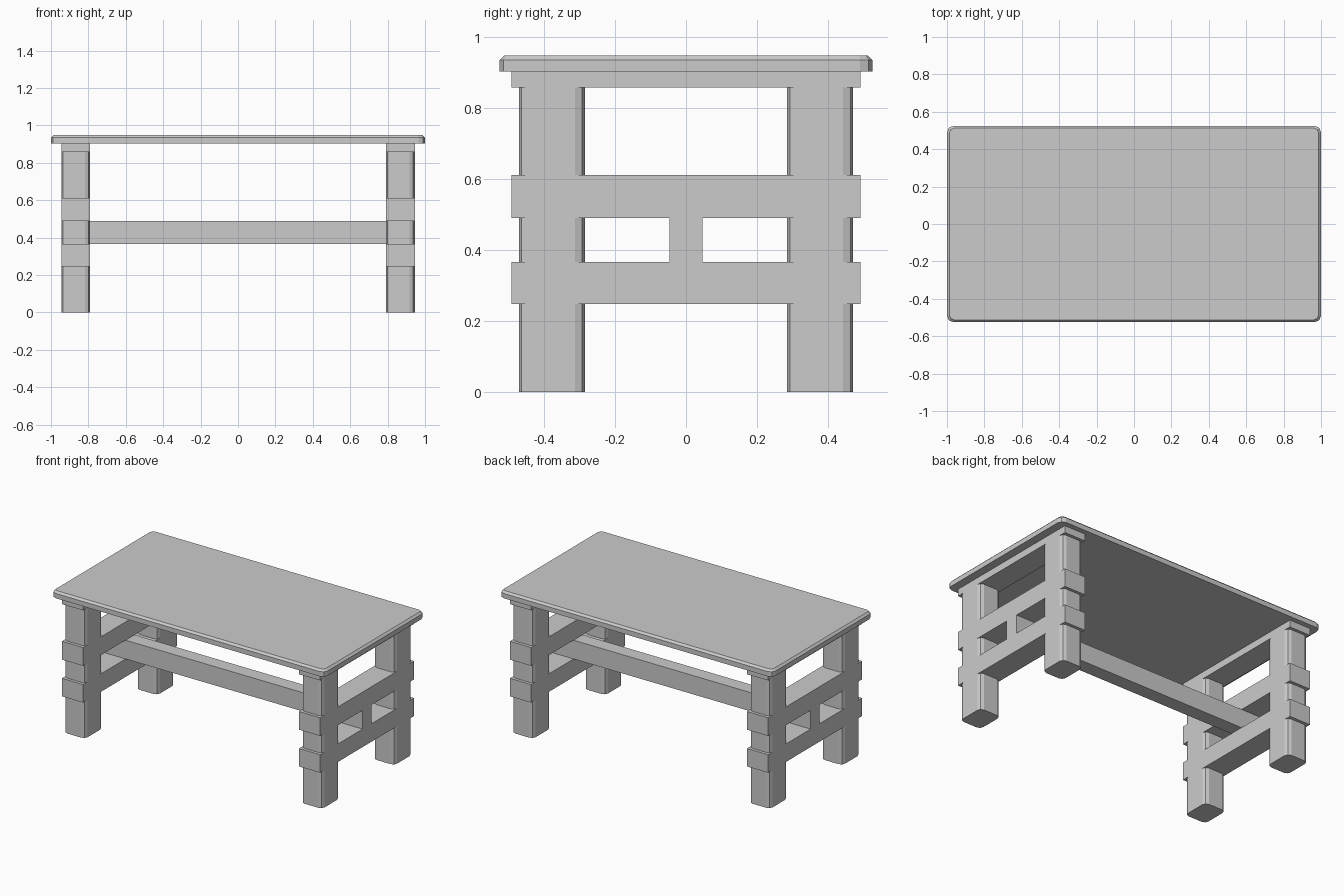
import bpy, bmesh

if "Cube" in bpy.data.objects:
    bpy.data.objects.remove(bpy.data.objects["Cube"])


def box(name, lo, hi, corner=0.0, chamfer=0.0):
    """Box with optional two-step vertical corners and a chamfered top rim."""
    bm = bmesh.new()
    bmesh.ops.create_cube(bm, size=1)
    for v in bm.verts:
        v.co = [(l + h) / 2 + c * (h - l) for l, h, c in zip(lo, hi, v.co)]
    if corner:
        upright = [e for e in bm.edges
                   if abs(e.verts[0].co.z - e.verts[1].co.z) > 1e-4]
        bmesh.ops.bevel(bm, geom=upright, offset=corner, segments=2,
                        profile=0.5, affect='EDGES')
    if chamfer:
        rim = [e for e in bm.edges
               if all(v.co.z > hi[2] - 1e-4 for v in e.verts)]
        bmesh.ops.bevel(bm, geom=rim, offset=chamfer, segments=1,
                        affect='EDGES')
    mesh = bpy.data.meshes.new(name)
    bm.to_mesh(mesh)
    bm.free()
    obj = bpy.data.objects.new(name, mesh)
    bpy.context.collection.objects.link(obj)
    return obj


X_IN, X_OUT = 0.79, 0.945
TOP_Z = 0.903

# Tabletop slab
box("tabletop", (-1, -0.525, TOP_Z), (1, 0.525, 0.948), corner=0.035, chamfer=0.013)

for side, s in (("left", -1), ("right", 1)):
    x0, x1 = sorted((s * X_IN, s * X_OUT))
    # Rounded square legs
    for end, t in (("front", -1), ("back", 1)):
        y0, y1 = sorted((t * 0.285, t * 0.471))
        box(f"{end}_{side}_leg", (x0, y0, 0), (x1, y1, TOP_Z), corner=0.028)
    # Cross rails running front to back
    for level, z0, z1 in (("lower", 0.247, 0.366), ("middle", 0.49, 0.611),
                          ("upper", 0.857, TOP_Z)):
        box(f"{side}_{level}_rail", (x0, -0.491, z0), (x1, 0.491, z1))

# Long stretcher held between the lower and middle rails
box("stretcher", (-X_OUT, -0.047, 0.366), (X_OUT, 0.047, 0.49))
